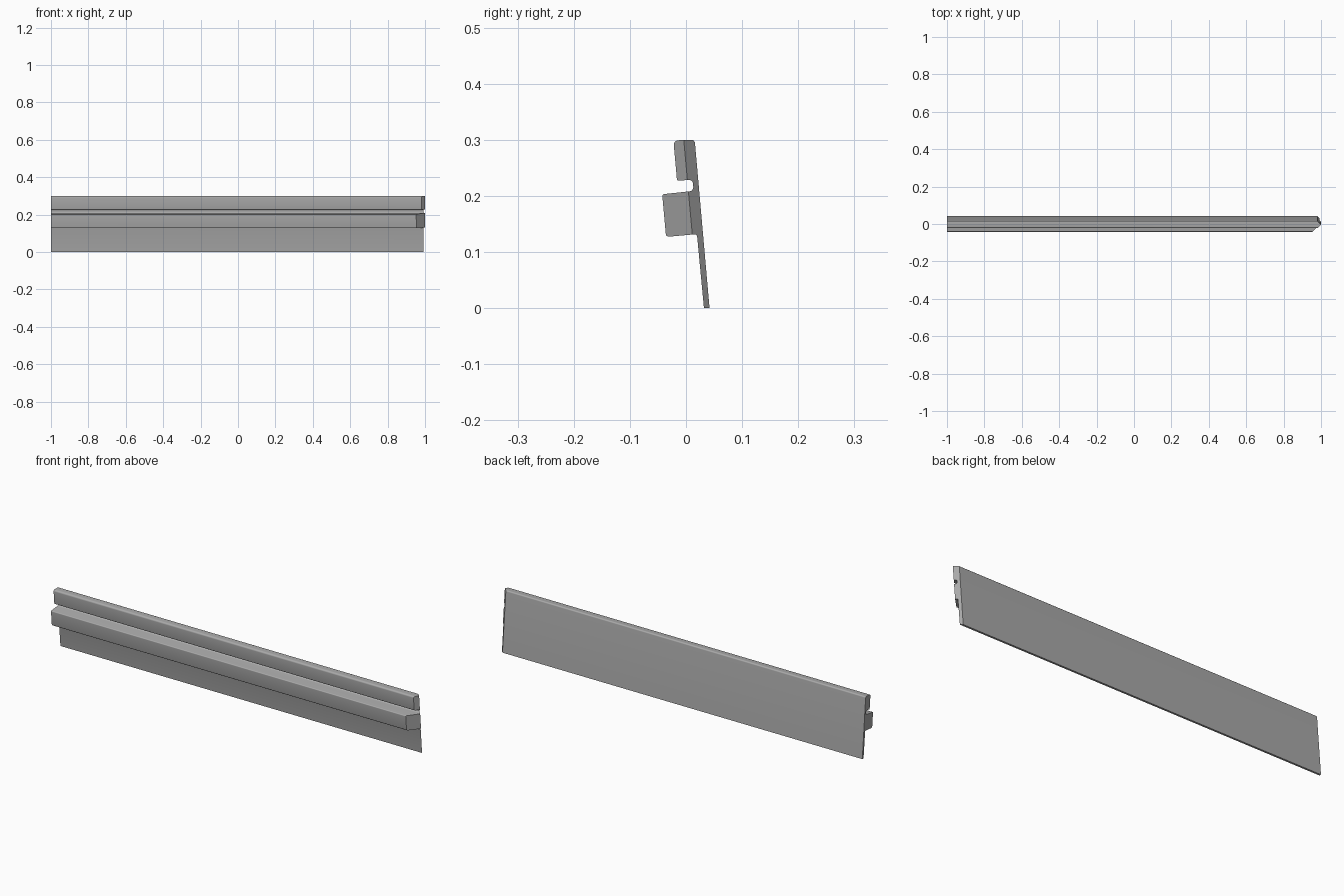
import bpy
import bmesh
from mathutils import Vector

default = bpy.data.objects.get("Cube")
if default:
    bpy.data.objects.remove(default)


def make_material(name, colour):
    mat = bpy.data.materials.new(name)
    mat.use_nodes = True
    mat.diffuse_color = colour
    mat.node_tree.nodes["Principled BSDF"].inputs["Base Color"].default_value = colour
    return mat


def rounded(corners, steps=4):
    """Turn (y, z, radius) corners into an outline with rounded corners."""
    points = []
    for i, (y, z, radius) in enumerate(corners):
        here = Vector((y, z))
        if radius == 0:
            points.append(here)
            continue
        before = Vector(corners[i - 1][:2])
        after = Vector(corners[(i + 1) % len(corners)][:2])
        start = here + (before - here).normalized() * radius
        end = here + (after - here).normalized() * radius
        centre = start + end - here
        for k in range(steps + 1):
            arm = start.lerp(end, k / steps) - centre
            points.append(centre + arm.normalized() * radius)
    return points


def mitre(bm, point, normal):
    """Cut off everything beyond the plane and close the cut."""
    cut = bmesh.ops.bisect_plane(
        bm, geom=bm.verts[:] + bm.edges[:] + bm.faces[:], dist=1e-6,
        plane_co=point, plane_no=normal, clear_outer=True)
    edges = [e for e in cut["geom_cut"]
             if isinstance(e, bmesh.types.BMEdge) and e.is_boundary]
    bmesh.ops.edgeloop_fill(bm, edges=edges)


# Leaning thin panel with an upper lip, a groove and a deeper lower rail
section = rounded([
    (0.032, 0.0, 0), (0.042, 0.0, 0),
    (0.0155, 0.3, 0.006), (-0.0225, 0.299, 0.008),
    (-0.016, 0.227, 0.003), (0.012, 0.229, 0.007),
    (0.0135, 0.209, 0.007), (-0.0425, 0.203, 0.004),
    (-0.0355, 0.127, 0.005), (0.0195, 0.132, 0.004),
])

# Extrude the section along the length
bm = bmesh.new()
start_face = bm.faces.new([bm.verts.new((-1, p.x, p.y)) for p in section])
grown = bmesh.ops.extrude_face_region(bm, geom=[start_face], use_keep_orig=True)
end_verts = [g for g in grown["geom"] if isinstance(g, bmesh.types.BMVert)]
bmesh.ops.translate(bm, verts=end_verts, vec=(2.2, 0, 0))

# Double mitre at the left end, ridged along the lean of the panel
lean = Vector((0, 1, 0.09)).normalized()
ridge = Vector((1, 0.005, 0.2))
for side in (-1, 1):
    mitre(bm, ridge, Vector((1, 0, 0)) + lean * side)

bmesh.ops.recalc_face_normals(bm, faces=bm.faces)
mesh = bpy.data.meshes.new("mitred_trim")
bm.to_mesh(mesh)
bm.free()
trim = bpy.data.objects.new("mitred_trim", mesh)
bpy.context.collection.objects.link(trim)
mesh.materials.append(make_material("plain grey", (0.4, 0.4, 0.4, 1)))

bpy.ops.object.select_all(action="DESELECT")
trim.select_set(True)
bpy.context.view_layer.objects.active = trim
bpy.ops.object.shade_smooth_by_angle()
